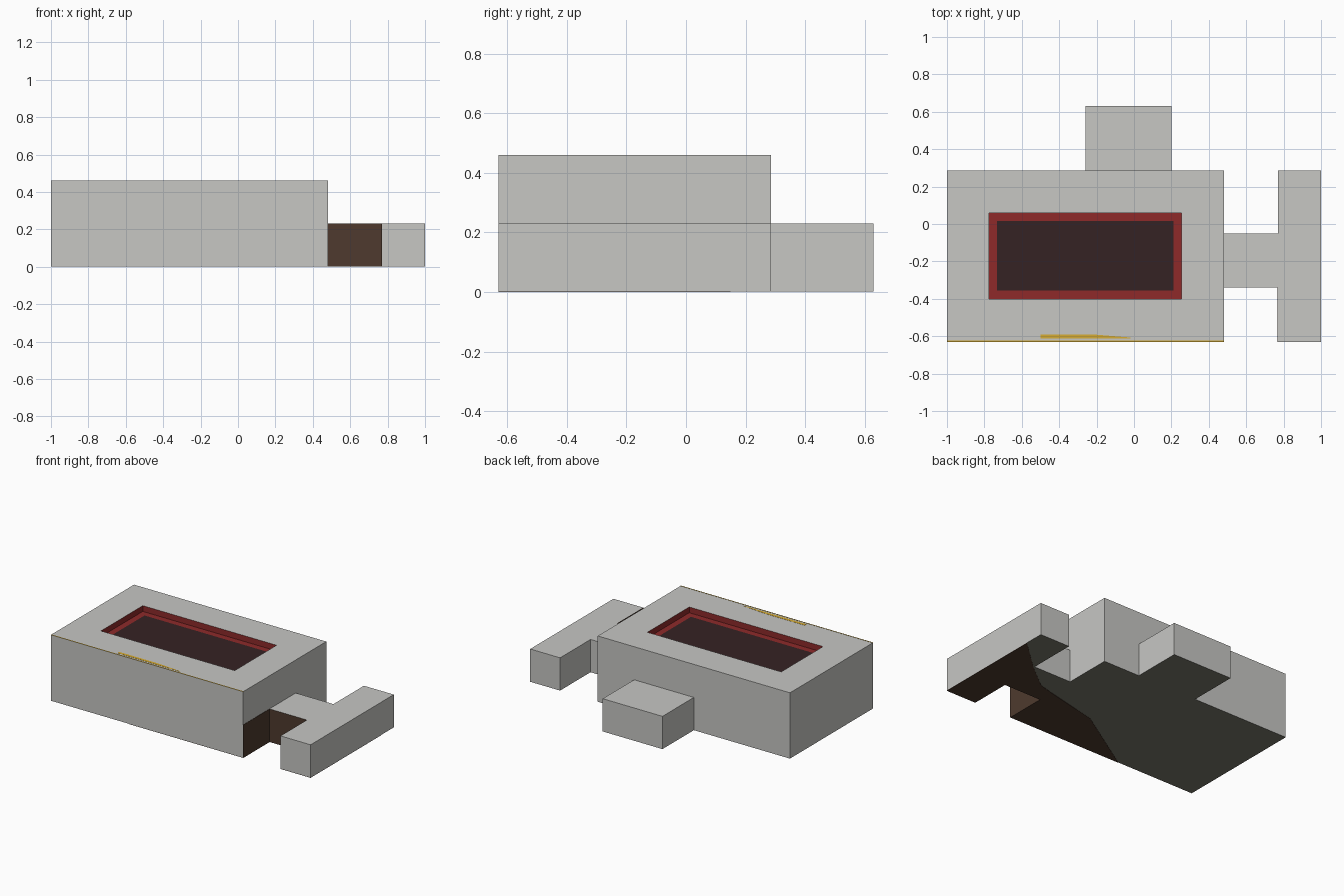
import bpy, bmesh

cube = bpy.data.objects.get("Cube")
if cube:
    bpy.data.objects.remove(cube, do_unlink=True)


def material(name, *srgb):
    mat = bpy.data.materials.new(name)
    lin = [((c / 255 + 0.055) / 1.055) ** 2.4 for c in srgb] + [1]
    mat.diffuse_color = lin
    mat.use_nodes = True
    mat.node_tree.nodes["Principled BSDF"].inputs["Base Color"].default_value = lin
    return mat


GREY = material("pale grey", 199, 199, 196)
BROWN = material("dark brown", 78, 58, 46)
STONE = material("dark stone", 121, 119, 106)
RED = material("deep red", 142, 42, 42)
DARK = material("dark maroon", 53, 34, 35)
GOLD = material("gold", 215, 172, 50)


def finish(name, bm, *mats):
    mesh = bpy.data.meshes.new(name)
    bmesh.ops.recalc_face_normals(bm, faces=bm.faces)
    bm.to_mesh(mesh)
    bm.free()
    for m in mats:
        mesh.materials.append(m)
    obj = bpy.data.objects.new(name, mesh)
    bpy.context.collection.objects.link(obj)
    return obj


def prism(outline, z0, z1):
    """Closed solid from a flat outline."""
    bm = bmesh.new()
    base = bm.faces.new([bm.verts.new((x, y, z0)) for x, y in outline])
    top = bmesh.ops.extrude_face_region(bm, geom=[base], use_keep_orig=True)["geom"]
    for v in top:
        if isinstance(v, bmesh.types.BMVert):
            v.co.z = z1
    bmesh.ops.recalc_face_normals(bm, faces=bm.faces)
    return bm


def rect(x0, x1, y0, y1):
    return [(x0, y0), (x1, y0), (x1, y1), (x0, y1)]


def top_face(bm):
    return max(bm.faces, key=lambda f: f.calc_center_median().z)


def paint_underside(bm):
    for f in bm.faces:
        if f.normal.z < -0.9:
            f.material_index = 1


BASE, LOW, HIGH = 0.002, 0.23, 0.46
FRONT, BACK = -0.63, 0.285
INNER, OUTER = 0.48, 0.77

# Main block with a stepped recess in its top
bm = prism(rect(-1, INNER, FRONT, BACK), BASE, HIGH)
paint_underside(bm)
top = top_face(bm)
bmesh.ops.inset_region(bm, faces=[top], thickness=0.2)
centre = top.calc_center_median()
for v in top.verts:
    v.co.x = -0.775 if v.co.x < centre.x else 0.255
    v.co.y = -0.4 if v.co.y < centre.y else 0.06
pit = bmesh.ops.extrude_discrete_faces(bm, faces=[top])["faces"][0]
for v in pit.verts:
    v.co.z -= 0.04
for f in {f for e in pit.edges for f in e.link_faces}:
    f.material_index = 2
rim = bmesh.ops.inset_region(bm, faces=[pit], thickness=0.062)["faces"]
for f in rim:
    f.material_index = 2
pit.material_index = 3
finish("main_block", bm, GREY, STONE, RED, DARK)

# Low blocks: rear annex, link and side wing
for name, outline in (
    ("rear_annex", rect(-0.26, 0.2, BACK, 0.63)),
    ("link", rect(INNER, OUTER, -0.34, -0.05)),
    ("side_wing", rect(OUTER, 1, FRONT, BACK)),
):
    bm = prism(outline, BASE, LOW)
    paint_underside(bm)
    if name == "link":
        for f in bm.faces:
            if f.normal.y < -0.9:
                f.material_index = 2
    finish(name, bm, GREY, STONE, BROWN)

# Brown linings on both sides of the front gap
for name, x in (("gap_lining_inner", INNER), ("gap_lining_outer", OUTER - 0.002)):
    finish(name, prism(rect(x, x + 0.002, FRONT, -0.34), 0, LOW), BROWN)

# Brown patches on the underside
patches = {
    "underside_main": [(INNER, FRONT), (INNER, -0.23), (0.09, -0.32), (-0.4, FRONT)],
    "underside_link": [(INNER, -0.34), (OUTER, -0.34), (OUTER, -0.06), (0.59, -0.2), (INNER, -0.23)],
    "underside_wing": [(OUTER, FRONT), (1, FRONT), (1, 0.15), (OUTER, -0.06)],
}
for name, outline in patches.items():
    finish(name, prism(outline, 0, BASE), BROWN)

# Gold trim along the front of the roof
streak = [(-0.5, -0.612), (-0.02, -0.612), (-0.02, -0.607), (-0.2, -0.592), (-0.5, -0.592)]
finish("gold_streak", prism(streak, HIGH, HIGH + 0.001), GOLD)
finish("gold_edge", prism(rect(-1, INNER, FRONT, FRONT + 0.006), HIGH, HIGH + 0.001), GOLD)
